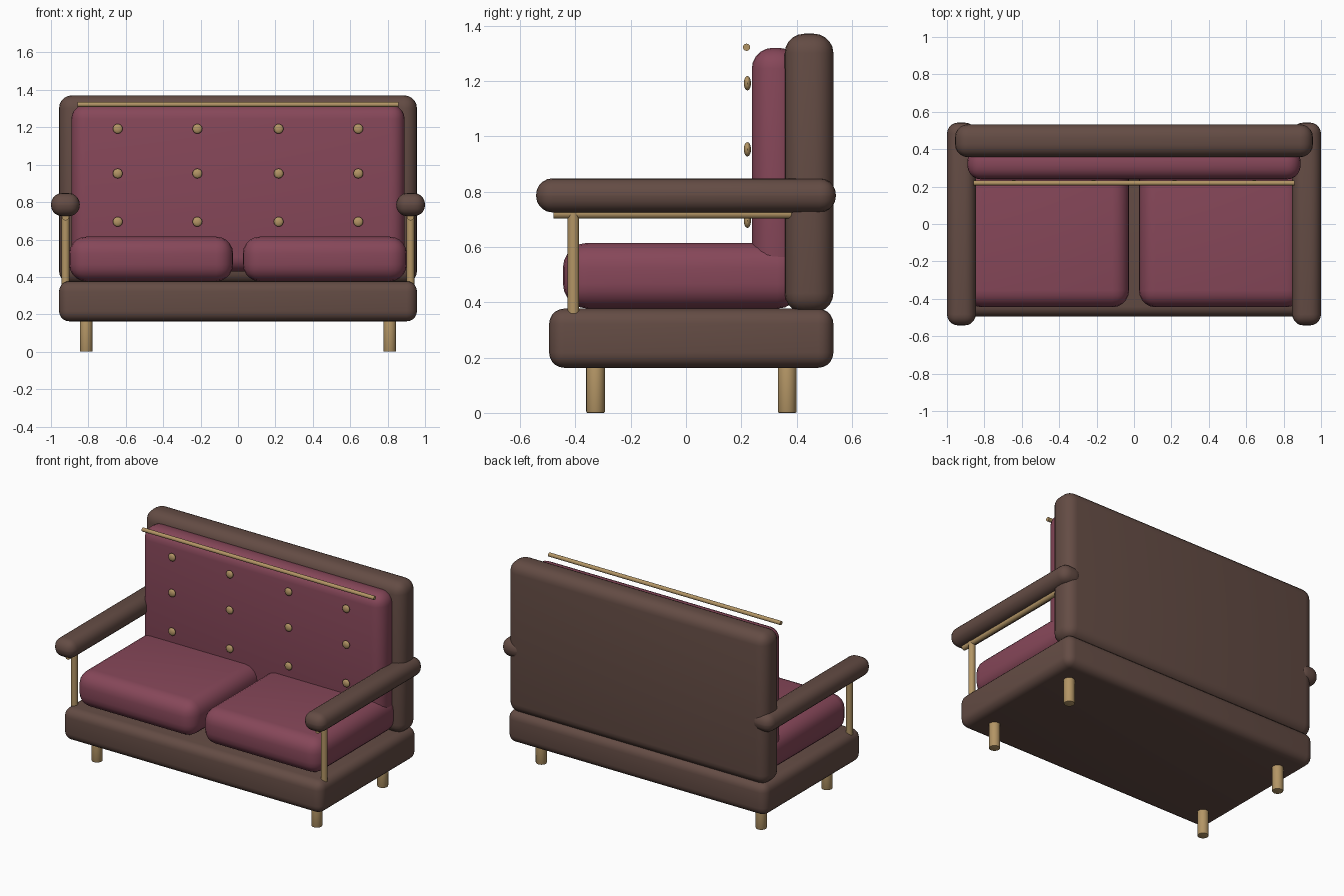
import bpy, math
from mathutils import Vector

if "Cube" in bpy.data.objects:
    bpy.data.objects.remove(bpy.data.objects["Cube"])


def material(name, rgb):
    m = bpy.data.materials.new(name)
    m.diffuse_color = (*rgb, 1)
    m.use_nodes = True
    m.node_tree.nodes["Principled BSDF"].inputs["Base Color"].default_value = m.diffuse_color
    return m


FRAME = material("brown_upholstery", (0.127, 0.072, 0.058))
CUSHION = material("wine_fabric", (0.24, 0.063, 0.10))
BRASS = material("brass", (0.45, 0.30, 0.13))


def finish(o, name, mat, bevel=0, segments=4):
    o.name = name
    o.data.materials.append(mat)
    bpy.ops.object.transform_apply(location=False, rotation=True, scale=True)
    if bevel:
        b = o.modifiers.new("round", 'BEVEL')
        b.width, b.segments = bevel, segments
        b.limit_method = 'ANGLE'
        b.angle_limit = math.radians(40)
        bpy.ops.object.modifier_apply(modifier="round")
    bpy.ops.object.shade_smooth_by_angle(angle=math.radians(40))
    return o


def soft_box(name, lo, hi, bevel, mat, segments=5):
    lo, hi = Vector(lo), Vector(hi)
    bpy.ops.mesh.primitive_cube_add(size=1, location=(lo + hi) / 2)
    o = bpy.context.object
    o.scale = hi - lo
    return finish(o, name, mat, bevel, segments)


def rod(name, a, b, r, bevel=0):
    a, b = Vector(a), Vector(b)
    bpy.ops.mesh.primitive_cylinder_add(vertices=20, radius=r, depth=(b - a).length,
                                        location=(a + b) / 2)
    o = bpy.context.object
    o.rotation_euler = (b - a).to_track_quat('Z', 'Y').to_euler()
    return finish(o, name, BRASS, bevel, 2)


# Base and backrest
soft_box("base", (-0.957, -0.495, 0.163), (0.957, 0.533, 0.377), 0.055, FRAME)
soft_box("backrest", (-0.957, 0.357, 0.363), (0.957, 0.533, 1.371), 0.07, FRAME)
soft_box("back_cushion", (-0.891, 0.238, 0.43), (0.891, 0.41, 1.32), 0.075, CUSHION)

for side, s in (("left", -1), ("right", 1)):
    # Seat cushion
    x = sorted((s * 0.026, s * 0.902))
    soft_box(side + "_seat_cushion", (x[0], -0.445, 0.377), (x[1], 0.42, 0.615),
             0.09, CUSHION)
    # Armrest with brass rail and front post
    x = sorted((s * 0.846, s * 1.0))
    soft_box(side + "_armrest", (x[0], -0.542, 0.725), (x[1], 0.542, 0.848), 0.059, FRAME)
    rod(side + "_arm_rail", (s * 0.922, -0.48, 0.72), (s * 0.922, 0.385, 0.72), 0.018)
    rod(side + "_arm_post", (s * 0.922, -0.407, 0.36), (s * 0.922, -0.407, 0.74), 0.021)
    # Legs
    for end, y in (("front", -0.327), ("back", 0.366)):
        rod(f"{side}_{end}_leg", (s * 0.812, y, 0), (s * 0.812, y, 0.19), 0.034, 0.005)

# Trim rod along the top of the back cushion
rod("top_trim_rod", (-0.857, 0.219, 1.322), (0.857, 0.219, 1.322), 0.013)

# Grid of buttons
for z in (0.695, 0.953, 1.192):
    for x in (-0.643, -0.217, 0.217, 0.643):
        bpy.ops.mesh.primitive_uv_sphere_add(segments=16, ring_count=10, radius=0.026,
                                             location=(x, 0.222, z))
        o = bpy.context.object
        o.scale = (1, 0.5, 1)
        finish(o, "button", BRASS)
